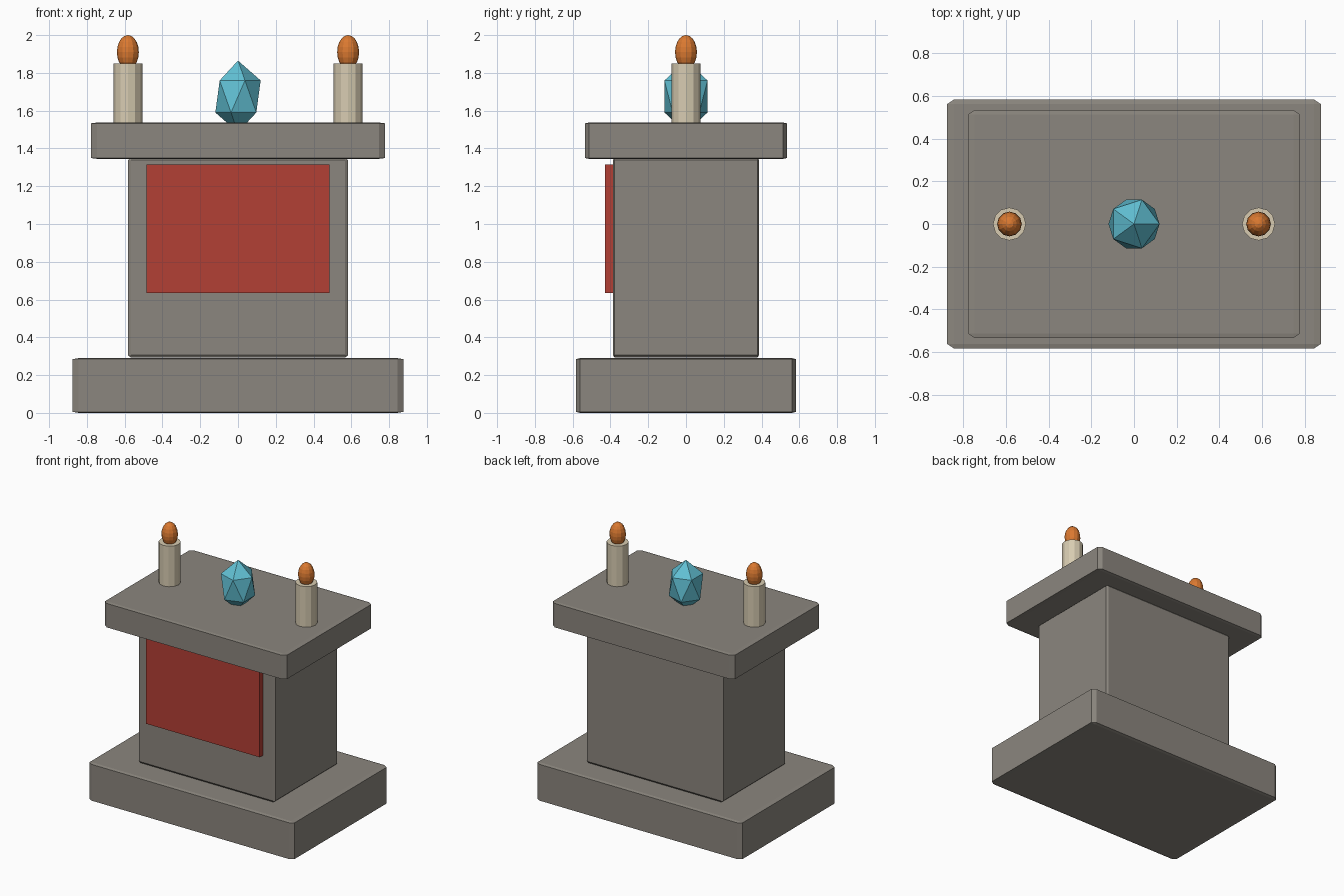
import bpy
import bmesh
from mathutils import Matrix, Vector

cube = bpy.data.objects.get("Cube")
if cube:
    bpy.data.objects.remove(cube, do_unlink=True)


def material(name, rgb):
    mat = bpy.data.materials.new(name)
    mat.use_nodes = True
    colour = (*rgb, 1)
    mat.diffuse_color = colour
    shader = mat.node_tree.nodes["Principled BSDF"]
    shader.inputs["Base Color"].default_value = colour
    shader.inputs["Roughness"].default_value = 0.8
    return mat


stone = material("grey_stone", (0.26, 0.24, 0.21))
red = material("red_cloth", (0.45, 0.05, 0.035))
wax = material("cream_wax", (0.68, 0.6, 0.44))
orange = material("flame_orange", (0.7, 0.19, 0.03))
cyan = material("crystal_cyan", (0.12, 0.53, 0.66))


def finish(name, bm, mat, scale, centre):
    """Scale and place a unit shape, then make it an object."""
    bm.transform(Matrix.Translation(centre) @ Matrix.Diagonal((*scale, 1)))
    bmesh.ops.recalc_face_normals(bm, faces=bm.faces)
    mesh = bpy.data.meshes.new(name)
    bm.to_mesh(mesh)
    bm.free()
    mesh.materials.append(mat)
    obj = bpy.data.objects.new(name, mesh)
    bpy.context.collection.objects.link(obj)
    return obj


def block(name, mat, size, centre, chamfer=0):
    """Box whose chamfer is a fraction of each dimension."""
    bm = bmesh.new()
    bmesh.ops.create_cube(bm, size=1)
    if chamfer:
        bmesh.ops.bevel(bm, geom=bm.edges[:], offset=chamfer,
                        segments=1, affect='EDGES')
    return finish(name, bm, mat, size, Vector(centre))


# Stone pedestal
block("base_slab", stone, (1.75, 1.165, 0.29), (0, 0, 0.145), 0.018)
block("pedestal_body", stone, (1.165, 0.775, 1.06), (0, 0, 0.822), 0.013)
block("top_slab", stone, (1.554, 1.068, 0.192), (0, 0, 1.441), 0.02)

# Cloth hanging on the front
block("front_cloth", red, (0.97, 0.05, 0.68), (0, -0.403, 0.975))

# Crystal partly sunk into the top
bm = bmesh.new()
bmesh.ops.create_icosphere(bm, subdivisions=1, radius=1)
finish("crystal", bm, cyan, (0.134, 0.134, 0.19), Vector((0, 0, 1.675)))

# Candle and flame on each side
for side, x in (("left", 0.583), ("right", -0.583)):
    bm = bmesh.new()
    bmesh.ops.create_cone(bm, cap_ends=True, segments=12,
                          radius1=1, radius2=1, depth=1)
    finish(side + "_candle", bm, wax, (0.077, 0.077, 0.32),
           Vector((x, 0, 1.69)))
    bm = bmesh.new()
    bmesh.ops.create_uvsphere(bm, u_segments=12, v_segments=10, radius=1)
    finish(side + "_flame", bm, orange, (0.058, 0.058, 0.09),
           Vector((x, 0, 1.91)))
